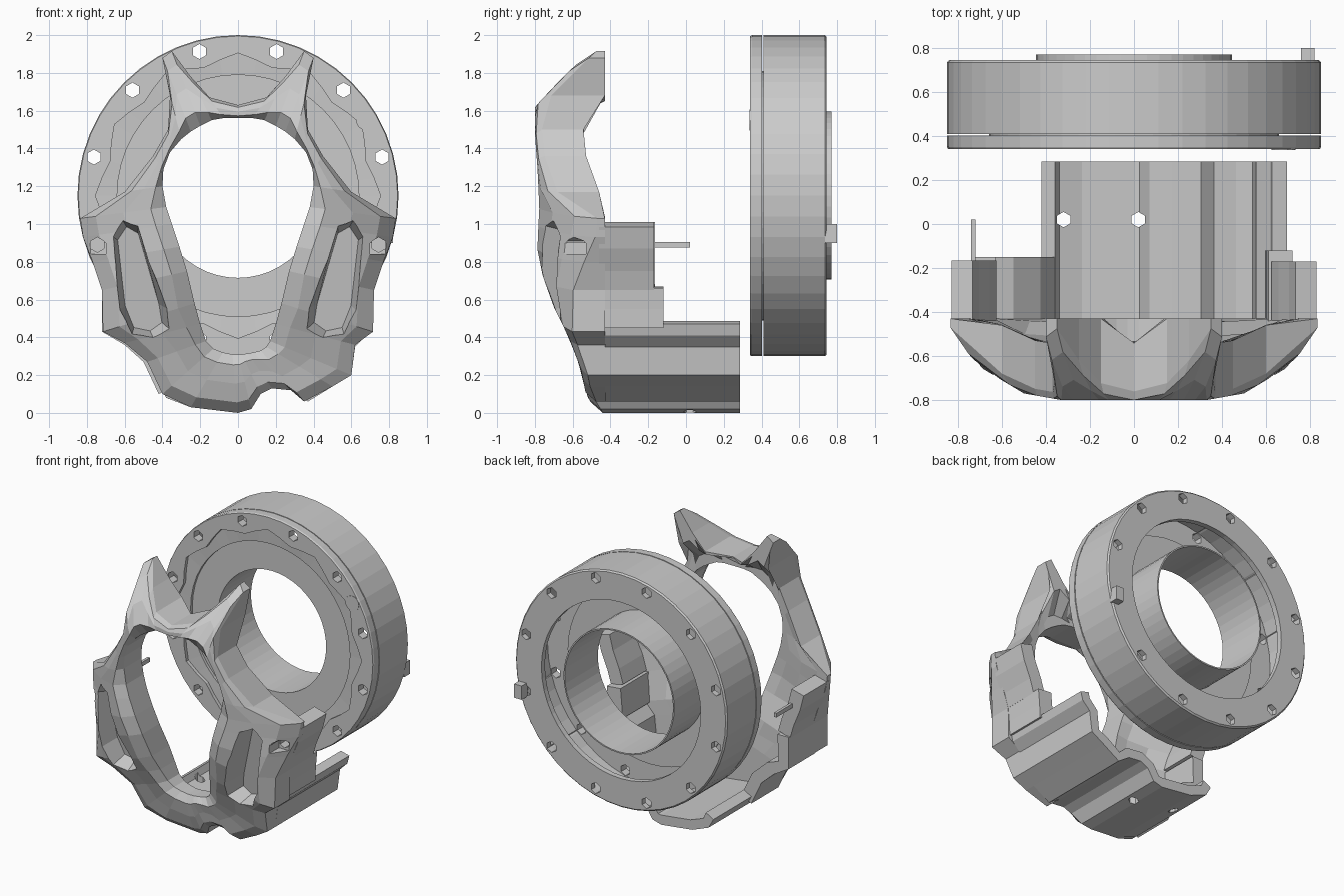
import bpy, bmesh, math
from mathutils import Vector, Matrix

if "Cube" in bpy.data.objects:
    bpy.data.objects.remove(bpy.data.objects["Cube"])

CZ = 1.15            # height of the ring axis
SEG = 48


def obj_from(bm, name):
    bmesh.ops.recalc_face_normals(bm, faces=bm.faces)
    me = bpy.data.meshes.new(name)
    bm.to_mesh(me)
    bm.free()
    ob = bpy.data.objects.new(name, me)
    bpy.context.collection.objects.link(ob)
    return ob


def loft(name, loops, closed):
    """Quads between successive closed loops; either joined end to start or capped."""
    bm = bmesh.new()
    vs = [[bm.verts.new(p) for p in lp] for lp in loops]
    n = len(loops[0])
    for i in range(len(vs) if closed else len(vs) - 1):
        a, b = vs[i], vs[(i + 1) % len(vs)]
        for j in range(n):
            k = (j + 1) % n
            bm.faces.new((a[j], a[k], b[k], b[j]))
    if not closed:
        bm.faces.new(vs[0])
        bm.faces.new(vs[-1])
    return obj_from(bm, name)


def lathe(name, profile):
    """Revolve a closed (radius, y) profile about the ring axis; radius may depend on the step."""
    loops = []
    for i in range(SEG):
        a = 2 * math.pi * i / SEG
        loop = []
        for r, y in profile:
            r = r(i) if callable(r) else r
            loop.append((r * math.cos(a), y, CZ + r * math.sin(a)))
        loops.append(loop)
    return loft(name, loops, True)


def cylinders(name, spots, r, depth, axis, sides=6):
    bm = bmesh.new()
    rot = Matrix.Rotation(math.pi / 2, 4, 'X') if axis == 'Y' else Matrix()
    for p in spots:
        bmesh.ops.create_cone(bm, cap_ends=True, segments=sides, radius1=r, radius2=r,
                              depth=depth, matrix=Matrix.Translation(p) @ rot)
    return obj_from(bm, name)


def box(name, lo, hi):
    bm = bmesh.new()
    lo, hi = Vector(lo), Vector(hi)
    bmesh.ops.create_cube(bm, size=1, matrix=Matrix.Translation((lo + hi) / 2)
                          @ Matrix.Diagonal((*(hi - lo), 1)))
    return obj_from(bm, name)


def cut(ob, cutter):
    cutter.hide_render = True
    m = ob.modifiers.new("cut", 'BOOLEAN')
    m.operation, m.object, m.solver = 'DIFFERENCE', cutter, 'EXACT'
    bpy.context.view_layer.objects.active = ob
    bpy.ops.object.modifier_apply(modifier=m.name)


def interp(v, table):
    for (a, fa), (b, fb) in zip(table, table[1:]):
        if v <= b:
            t = max(0, (v - a) / (b - a))
            return fa + (fb - fa) * t
    return table[-1][1]


def strip(name, pts, th, y0, y1):
    """Bent sheet: an outer (x, z) line thickened inward and extruded along y."""
    P = [Vector(p) for p in pts]
    inner = []
    for i, p in enumerate(P):
        d = (P[min(i + 1, len(P) - 1)] - P[max(i - 1, 0)]).normalized()
        inner.append(p + Vector((d.y, -d.x)) * th)
    ring = P + inner[::-1]
    return loft(name, [[(p.x, y, p.y) for p in ring] for y in (y0, y1)], False)


# --- Ring housing: rear shell, scalloped front flange, inner tube with plate
shell = lathe("ring_shell", [(.85, .41), (.85, .735), (.84, .745), (.64, .745),
                             (.64, .705), (.825, .705), (.825, .41)])


def scallop(i):
    return (.755, .725, .70, .725)[i % 4]


flange = lathe("front_flange", [(.845, .34), (.85, .35), (.85, .403), (.64, .403),
                                (.64, .37), (scallop, .365), (scallop, .34)])
lathe("inner_tube", [(.435, .39), (.66, .39), (.66, .415), (.445, .415), (.445, .77), (.435, .77)])
spots = [(.79 * math.cos(math.radians(15 + 30 * k)), .54,
          CZ + .79 * math.sin(math.radians(15 + 30 * k))) for k in range(12)]
bolts = cylinders("bolt_hole_cutter", spots, .04, .6, 'Y')
cut(shell, bolts)
cut(flange, bolts)
bpy.data.objects.remove(bolts)
cylinders("flange_button", [(.68, .342, 1.55)], .055, .01, 'Y', 16)
box("rear_peg", (.76, .735, .90), (.82, .80, 1.0))

# --- Face frame: pairs of (outer x, outer z, inner x, inner z) around the opening
side = [(.15, 1.67, .08, 1.56), (.25, 1.78, .14, 1.55), (.35, 1.915, .20, 1.52),
        (.40, 1.88, .25, 1.49), (.36, 1.68, .30, 1.45), (.37, 1.50, .36, 1.38),
        (.45, 1.36, .395, 1.29), (.60, 1.17, .40, 1.20), (.835, 1.03, .38, 1.09),
        (.82, .93, .35, 1.0), (.77, .80, .31, .88), (.72, .65, .27, .75), (.715, .43, .23, .58)]
bottom = [(.62, .36, .20, .47), (.60, .20, .17, .38), (.50, .14, .15, .35), (.35, .06, .12, .33),
          (.28, .12, .08, .32), (.18, .13, .05, .315), (.12, .10, .02, .31), (.07, .02, 0, .31),
          (0, 0, -.03, .31), (-.25, .03, -.08, .32), (-.40, .10, -.13, .34),
          (-.48, .27, -.17, .38), (-.60, .37, -.20, .47)]
pairs = [(0, 1.63, 0, 1.56)] + side + bottom + [(-a, b, -c, d) for a, b, c, d in side[::-1]]
FX = [(0, -.8), (.33, -.8), (.5, -.77), (.7, -.65), (.83, -.5)]
FZ = [(0, -.47), (.1, -.53), (.25, -.56), (.4, -.62), (.6, -.72), (.8, -.78),
      (1.0, -.8), (1.62, -.8), (1.78, -.65), (1.92, -.5)]
levels = [(0, .05), (.18, 0), (.5, 0), (.82, 0), (1, .03)]


def front_y(x, z):
    return max(interp(abs(x), FX), interp(z, FZ))


def back_y(x, z, t):
    f = front_y(x, z)
    if z > 1.64 or (z < 1.1 and t > .8) or z < .4:
        return max(-.43, f + .06)
    return max(min(-.44, f + .25), f + .09)


loops = []
for ox, oz, ix, iz in pairs:
    sec = [(ix + (ox - ix) * t, iz + (oz - iz) * t, t, d) for t, d in levels]
    loop = [(x, front_y(x, z) + d, z) for x, z, t, d in sec]
    loop += [(x, back_y(x, z, t), z) for x, z, t, d in sec[::-1]]
    loops.append(loop)
frame = loft("face_frame", loops, True)

# --- Cheek recesses and screw holes cut into the frame
slot = [(.67, .94), (.61, 1.02), (.53, .98), (.39, .56), (.37, .45), (.45, .40), (.56, .42), (.62, .55)]
for s in (1, -1):
    mid = Vector((.52, .71))
    loops = []
    for y, k in ((-.95, 1.55), (-.55, .78)):
        lp = []
        for p in slot:
            q = mid + Vector(((p[0] - mid.x) * k, (p[1] - mid.y) * (1 + (k - 1) * .5)))
            lp.append((s * q.x, y - (q.y - mid.y) * .15, q.y))
        loops.append(lp)
    for c in (loft("slot_cutter", loops, False),
              cylinders("screw_cutter", [(s * .745, -.6, .89)], .04, .6, 'Y'),
              box("notch_cutter", (min(s * .70, s * .95), -.65, .84), (max(s * .70, s * .95), -.53, .90))):
        cut(frame, c)
        bpy.data.objects.remove(c)

# --- Side walls behind the cheeks
wall = [(.83, .985), (.80, .87), (.75, .75), (.72, .65)]
strip("side_wall_right", wall, -.1 * -1, -.46, -.17)
strip("side_wall_left", [(-x, z) for x, z in wall[::-1]], .1, -.46, -.165)
strip("lower_wall_right", [(.72, .66), (.71, .55), (.705, .45)], .11, -.46, -.12)
strip("lower_wall_left", [(-.42, .10), (-.50, .27), (-.60, .36), (-.72, .43), (-.72, .66)],
      .09, -.46, -.15)
box("thin_pin", (-.74, -.2, .875), (-.72, .02, .905))

# --- Bottom shelf: bent sheet with a groove underneath and two holes
shelf = strip("bottom_shelf", [(.695, .47), (.68, .41), (.62, .35), (.60, .20), (.50, .14), (.37, .06),
                               (.28, .12), (.18, .13), (.12, .10), (.07, .02), (0, 0), (-.25, .03),
                               (-.38, .08), (-.42, .15)], .07, -.43, .285)
c = cylinders("shelf_hole_cutter", [(-.32, .02, .1), (.02, .02, .1)], .035, .6, 'Z')
cut(shelf, c)
bpy.data.objects.remove(c)
